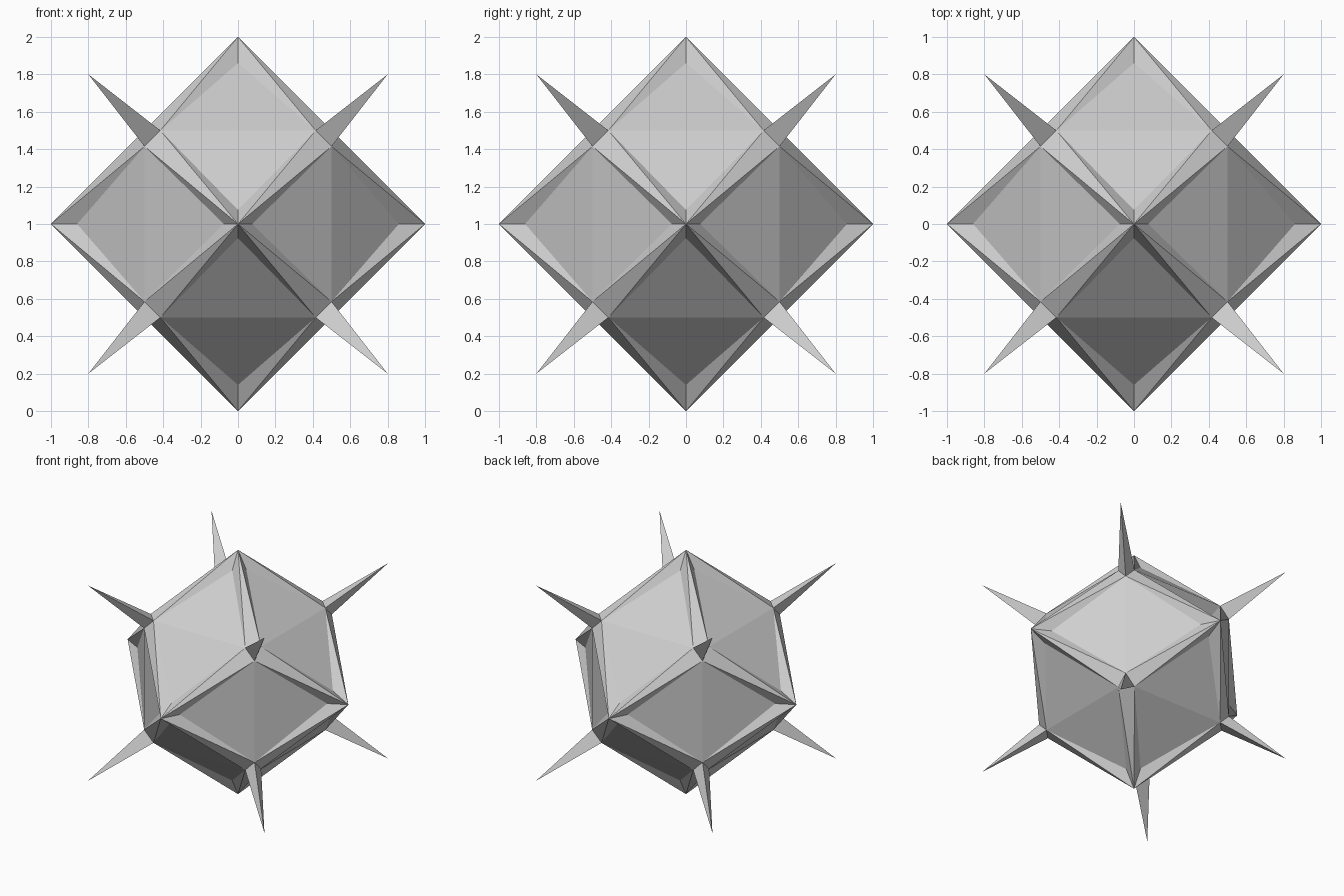
import bpy, bmesh
from itertools import product
from mathutils import Vector

cube = bpy.data.objects.get("Cube")
if cube:
    bpy.data.objects.remove(cube, do_unlink=True)

grey = bpy.data.materials.new("light_grey")
grey.use_nodes = True
COLOUR = (0.62, 0.62, 0.62, 1)
grey.diffuse_color = COLOUR
grey.node_tree.nodes["Principled BSDF"].inputs["Base Color"].default_value = COLOUR

NEAR, HALF, TIP = 0.415, 0.5, 0.8    # spike base offset, cube corner, spike tip
DEEP_OUT, DEEP_SIDE = 0.86, 0.075    # sunken panel end, along and across its axis
SIGNS = (-1, 1)


def axis_point(axis, sign):
    """Outer point of the solid on one axis."""
    p = Vector((0, 0, 0))
    p[axis] = sign
    return p


def base_point(corner, axis):
    """One of the three points of a spike base."""
    p = Vector(corner) * HALF
    p[axis] = corner[axis] * NEAR
    return p


def make_object(name, triangles):
    """Flat shaded mesh from triangles, each turned to face outwards."""
    bm = bmesh.new()
    for tri in triangles:
        a, b, c = tri
        if (b - a).cross(c - a).dot(a + b + c) < 0:
            b, c = c, b
        bm.faces.new([bm.verts.new(p) for p in (a, b, c)])
    bmesh.ops.remove_doubles(bm, verts=bm.verts, dist=0.0001)
    mesh = bpy.data.meshes.new(name)
    bm.to_mesh(mesh)
    bm.free()
    mesh.materials.append(grey)
    obj = bpy.data.objects.new(name, mesh)
    obj.location.z = 1
    bpy.context.collection.objects.link(obj)


panels, frame, spikes = [], [], []

# Twelve sunken panels, each creased across its short diagonal, with sloping walls
for across in range(3):
    u, v = (across + 1) % 3, (across + 2) % 3
    for su, sv in product(SIGNS, SIGNS):
        sides = []
        for s in SIGNS:
            corner = [0, 0, 0]
            corner[across], corner[u], corner[v] = s, su, sv
            sides.append(base_point(corner, across))
        for main, sm, other, so in ((u, su, v, sv), (v, sv, u, su)):
            end = Vector((0, 0, 0))
            end[main], end[other] = sm * DEEP_OUT, so * DEEP_SIDE
            panels.append((sides[0], sides[1], end))
            for side in sides:
                frame.append((axis_point(main, sm), side, end))

# Tapered frame bars and a three-sided spike at each cube corner
for corner in product(SIGNS, repeat=3):
    tip = Vector(corner) * TIP
    for axis in range(3):
        a = base_point(corner, (axis + 1) % 3)
        b = base_point(corner, (axis + 2) % 3)
        frame.append((axis_point(axis, corner[axis]), a, b))
        spikes.append((a, b, tip))

make_object("panels", panels)
make_object("frame", frame)
make_object("spikes", spikes)
